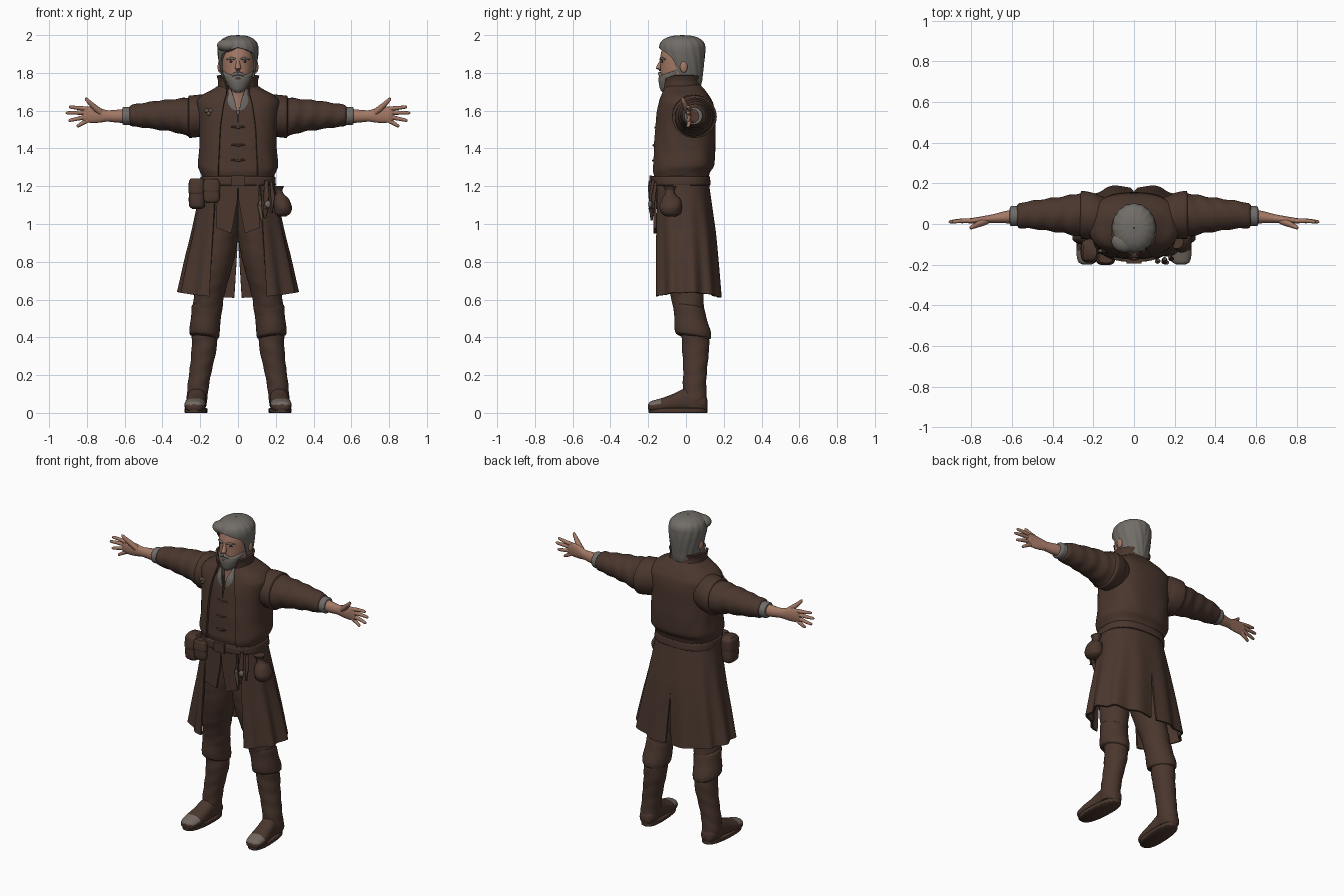
import bpy, bmesh, math
from mathutils import Vector, Matrix

def material(name, r, g, b):
    m = bpy.data.materials.new(name)
    m.diffuse_color = (r, g, b, 1)
    return m

BROWN = material("brown_cloth", .069, .038, .027)
SKIN = material("skin", .37, .19, .13)
HAIR = material("grey_hair", .165, .152, .135)
LINEN = material("grey_linen", .16, .15, .14)
WORN = material("worn_leather", .17, .14, .12)
METAL = material("dull_metal", .12, .09, .065)
DARK = material("dark_eye", .03, .02, .015)

def finish(name, bm, mat, mirror=False, thick=0, recalc=True, extra=None):
    if recalc:
        bmesh.ops.recalc_face_normals(bm, faces=bm.faces[:])
    me = bpy.data.meshes.new(name)
    bm.to_mesh(me)
    bm.free()
    me.materials.append(mat)
    for p in me.polygons:
        p.use_smooth = True
    me.set_sharp_from_angle(angle=math.radians(50))
    if extra:
        me.materials.append(extra[0])
        for p in me.polygons:
            p.material_index = int(extra[1](p))
    ob = bpy.data.objects.new(name, me)
    bpy.context.collection.objects.link(ob)
    if mirror:
        ob.modifiers.new("mirror", 'MIRROR')
    if thick:
        s = ob.modifiers.new("thickness", 'SOLIDIFY')
        s.thickness, s.offset = thick, -1
        ob.modifiers.new("sharp", 'EDGE_SPLIT').split_angle = math.radians(50)
    return ob

def resample(keys, sub):
    """Monotone cubic interpolation of key rows along their first value."""
    k = sorted(keys)
    n, w = len(k), len(k[0])
    d = [[(k[i+1][j]-k[i][j])/(k[i+1][0]-k[i][0]) for j in range(w)] for i in range(n-1)]
    def tan(i, j):
        if i == 0 or i == n-1:
            return d[min(i, n-2)][j]
        a, b = d[i-1][j], d[i][j]
        return 2*a*b/(a+b) if a*b > 0 else 0
    out = []
    for i in range(n-1):
        h = k[i+1][0]-k[i][0]
        for s in range(sub):
            t = s/sub
            out.append([k[i][j]*(2*t**3-3*t*t+1) + h*tan(i, j)*(t**3-2*t*t+t)
                        + k[i+1][j]*(3*t*t-2*t**3) + h*tan(i+1, j)*(t**3-t*t) for j in range(w)])
    return out + [list(k[-1])]

def sup(v, e):
    return math.copysign(abs(v)**(2/e), v)

def skin_rings(bm, rings, closed):
    for a, b in zip(rings, rings[1:]):
        m = len(a)
        for i in range(m if closed else m-1):
            j = (i+1) % m
            bm.faces.new((a[i], a[j], b[j], b[i]))
    if closed:
        bm.faces.new(rings[0])
        bm.faces.new(rings[-1])

def loft(name, keys, mat, axis='Z', n=32, e=2, sub=4, mirror=False, wr=0, post=None, extra=None):
    """Closed body; key = (position, centre a, centre b, radius a, radius b)."""
    bm, rings = bmesh.new(), []
    for t, a, b, ra, rb in resample(keys, sub):
        ring = []
        for i in range(n):
            th = 2*math.pi*i/n
            f = 1 + wr*math.sin(75*t + 3*math.cos(th+.6))
            p, q = a+ra*f*sup(math.cos(th), e), b+rb*f*sup(math.sin(th), e)
            v = Vector({'Z': (p, q, t), 'X': (t, p, q), 'Y': (p, t, q)}[axis])
            ring.append(bm.verts.new(post(v) if post else v))
        rings.append(ring)
    skin_rings(bm, rings, True)
    return finish(name, bm, mat, mirror, extra=extra)

def sheet(name, keys, mat, thick=.01, e=2.6, cols=40, sub=5, fold=None, post=None):
    """Mirrored shell open at front; key = (z, centre y, rx, ry, front gap x, back gap x)."""
    bm, rings = bmesh.new(), []
    for z, cy, rx, ry, xf, xb in resample(keys, sub):
        a0 = -math.acos(min(1, max(0, xf/rx))**(e/2))
        a1 = math.acos(min(1, max(0, xb/rx))**(e/2))
        ring = []
        for i in range(cols+1):
            th = a0+(a1-a0)*i/cols
            f = fold(th, z) if fold else 1
            v = Vector((rx*f*sup(math.cos(th), e), cy+ry*f*sup(math.sin(th), e), z))
            ring.append(bm.verts.new(post(v) if post else v))
        rings.append(ring)
    skin_rings(bm, rings, False)
    return finish(name, bm, mat, True, thick, recalc=False)

def tube(name, pts, radii, mat, mirror=False, n=12):
    bm, rings = bmesh.new(), []
    pts = [Vector(p) for p in pts]
    for i, p in enumerate(pts):
        q = (pts[min(i+1, len(pts)-1)]-pts[max(i-1, 0)]).to_track_quat('Z', 'Y')
        rings.append([bm.verts.new(p+q @ Vector((radii[i]*math.cos(2*math.pi*j/n),
                      radii[i]*math.sin(2*math.pi*j/n), 0))) for j in range(n)])
    skin_rings(bm, rings, True)
    return finish(name, bm, mat, mirror)

def ball(name, c, r, mat, mirror=False):
    bm = bmesh.new()
    bmesh.ops.create_uvsphere(bm, u_segments=20, v_segments=12, radius=1,
                              matrix=Matrix.Translation(c) @ Matrix.Diagonal((*r, 1)))
    return finish(name, bm, mat, mirror)

def prism(name, pts, y0, y1, mat, mirror=False):
    bm = bmesh.new()
    rings = [[bm.verts.new((x, y, z)) for x, z in pts] for y in (y0, y1)]
    skin_rings(bm, rings, True)
    return finish(name, bm, mat, mirror)

# Head, face and neck
loft("head", [(1.60, 0, -.03, .06, .065), (1.70, 0, -.025, .06, .07), (1.735, 0, -.04, .064, .085),
              (1.78, 0, -.035, .076, .1), (1.83, 0, -.03, .084, .106), (1.88, 0, -.025, .086, .112),
              (1.93, 0, -.02, .08, .106), (1.97, 0, -.02, .055, .08), (1.985, 0, -.02, .02, .03)], SKIN)
tube("nose", [(0, -.126, 1.872), (0, -.137, 1.845), (0, -.145, 1.822), (0, -.138, 1.81)],
     [.008, .012, .016, .01], SKIN)
ball("ear", (.097, -.012, 1.832), (.011, .02, .031), SKIN, True)
ball("eye", (.033, -.123, 1.86), (.013, .008, .006), DARK, True)
tube("eyebrow", [(.012, -.136, 1.872), (.035, -.131, 1.878), (.06, -.11, 1.872)], [.005, .007, .003], HAIR, True)
loft("beard", [(1.695, 0, -.095, .02, .028), (1.71, 0, -.085, .043, .05), (1.74, 0, -.07, .064, .073),
               (1.765, 0, -.058, .077, .087), (1.785, 0, -.052, .082, .091), (1.792, 0, -.052, .07, .08)],
     HAIR, post=lambda v: Vector((v.x, v.y, v.z+.4*max(0, v.y+.12))))
tube("moustache", [(0, -.14, 1.797), (.02, -.138, 1.793), (.042, -.122, 1.775)], [.009, .009, .004], HAIR, True)
ball("lip", (0, -.139, 1.771), (.017, .008, .005), SKIN)

# Hair
sheet("hair", [(1.72, .02, .065, .055, .06, 0), (1.76, 0, .082, .085, .08, 0), (1.80, -.01, .092, .1, .088, 0),
               (1.86, -.015, .102, .113, .092, 0), (1.90, -.018, .107, .119, .082, 0),
               (1.922, -.02, .108, .121, .045, 0), (1.936, -.02, .107, .121, 0, 0), (1.96, -.02, .1, .115, 0, 0),
               (1.983, -.02, .077, .09, 0, 0), (1.996, -.02, .045, .05, 0, 0), (2.0, -.02, .003, .003, 0, 0)],
      HAIR, thick=.02, e=2, fold=lambda t, z: 1+.012*math.sin(16*t+30*z))
ball("hair_quiff", (-.045, -.085, 1.945), (.066, .055, .038), HAIR)

# Shirt, vest and clasps
sheet("shirt", [(1.58, -.02, .13, .125, .004, 0), (1.64, -.025, .11, .12, .014, 0),
                (1.69, -.03, .085, .1, .03, 0), (1.715, -.03, .075, .088, .04, 0)], LINEN, .008, 2.2)
COAT = [(1.24, -.03, .185, .148, .105), (1.27, -.03, .198, .155, .105), (1.31, -.018, .212, .167, .105),
        (1.40, -.012, .205, .169, .1), (1.50, -.008, .207, .163, .095), (1.58, -.004, .215, .158, .085),
        (1.64, -.002, .222, .146, .075), (1.68, -.006, .195, .128, .065), (1.71, -.012, .14, .112, .06),
        (1.735, -.02, .1, .098, .055)]
VGAP = [0, 0, 0, 0, 0, .004, .025, .042, .05, .055]
sheet("vest", [(z, cy, rx-.014, ry-.013, g, 0) for (z, cy, rx, ry, _), g in zip(COAT, VGAP)], BROWN)
for z, y in ((1.34, -.170), (1.42, -.168), (1.515, -.158)):
    tube("vest_clasp", [(-.035, y+.003, z), (0, y-.004, z-.004), (.035, y+.003, z)], [.004, .006, .004], BROWN)
prism("vest_tail", [(0, 1.22), (.11, 1.22), (.115, .98), (.035, .95), (.004, 1.12)], -.172, -.155, BROWN, True)

# Coat body, collar, skirt
sheet("coat_body", [k+(0,) for k in COAT], BROWN, .014,
      fold=lambda t, z: 1+.008*math.sin(9*t+25*z)*max(0, 1-abs(z-1.38)/.2))
sheet("coat_collar", [(1.68, -.022, .128, .118, .062, 0), (1.72, -.026, .108, .108, .062, 0),
                      (1.755, -.03, .106, .104, .068, 0), (1.785, -.028, .113, .108, .08, 0)], BROWN, .012, 2.2,
      post=lambda v: Vector((v.x, v.y, v.z-.25*max(0, -.06-v.y))))
sheet("coat_skirt", [(.61, .007, .312, .18, .15, .02), (.8, 0, .277, .173, .14, .008), (.95, -.007, .245, .167, .132, 0),
                     (1.08, -.016, .22, .158, .126, 0), (1.2, -.026, .199, .15, .12, 0),
                     (1.27, -.03, .188, .146, .11, 0)], BROWN, .012, 2.3, cols=72, sub=7,
      fold=lambda t, z: 1+.045*math.sin(11*t)*min(1, max(0, (1.2-z)/.6)),
      post=lambda v: Vector((v.x, v.y, v.z+.03*(v.x/.32)**2*max(0, 1.2-v.z)/.6)))
for x, z in ((-.155, 1.585), (-.165, 1.6), (-.143, 1.6)):
    ball("coat_brooch", (x, -.132, z), (.012, .009, .012), METAL)

# Sleeves and shirt cuffs
loft("sleeve", [(.12, .03, 1.575, .09, .09), (.2, .04, 1.572, .106, .105), (.25, .045, 1.567, .108, .103),
                (.3, .045, 1.57, .1, .095), (.35, .046, 1.575, .09, .085), (.4, .046, 1.576, .083, .08),
                (.47, .046, 1.576, .073, .07), (.52, .045, 1.575, .067, .063), (.565, .041, 1.574, .06, .056),
                (.575, .041, 1.573, .05, .047)], BROWN, 'X', 40, mirror=True, wr=.028, sub=6)
loft("shoulder_cap", [(.13, .03, 1.575, .085, .095), (.2, .04, 1.573, .113, .112), (.258, .045, 1.568, .118, .112),
                      (.266, .045, 1.568, .1, .095)], BROWN, 'X', 40, mirror=True)
loft("shirt_cuff", [(.55, .04, 1.573, .05, .048), (.6, .039, 1.572, .05, .048), (.61, .038, 1.572, .046, .045),
                    (.612, .038, 1.572, .036, .036)], LINEN, 'X', mirror=True)

# Hands
loft("hand", [(.58, .038, 1.572, .036, .039), (.64, .033, 1.571, .029, .034), (.69, .027, 1.572, .022, .03),
              (.73, .022, 1.575, .019, .038), (.77, .018, 1.578, .016, .043), (.81, .015, 1.579, .013, .041),
              (.822, .015, 1.579, .007, .034)], SKIN, 'X', 24, mirror=True)
for nm, z0, xt, zt in (("index", 1.609, .895, 1.62), ("middle", 1.59, .912, 1.588),
                       ("ring", 1.569, .898, 1.547), ("little", 1.55, .853, 1.516)):
    P = lambda t: (.795+(xt-.795)*t, .015+.004*math.sin(3*t)-.006*t, z0+(zt-z0)*t)
    tube(nm + "_finger", [P(0), P(.3), P(.6), P(.9), P(.98), P(1)], [.0115, .0115, .010, .0085, .006, .002], SKIN, True)
tube("thumb", [(.725, .015, 1.59), (.76, .002, 1.618), (.785, -.01, 1.642), (.803, -.018, 1.662), (.807, -.02, 1.668)],
     [.017, .016, .012, .009, .003], SKIN, True)

# Breeches
loft("breeches", [(.42, .17, .03, .062, .068), (.5, .165, .022, .073, .077), (.55, .161, .015, .078, .081),
                  (.6, .156, .008, .079, .085), (.7, .137, -.01, .086, .096), (.85, .111, -.025, .098, .11),
                  (1.0, .092, -.025, .1, .122), (1.2, .08, -.025, .09, .12)], BROWN, n=36, mirror=True, wr=.012, sub=6)

# Boots
loft("boot_cuff", [(.40, .178, .04, .066, .08), (.41, .178, .038, .078, .094), (.435, .177, .036, .08, .097),
                   (.5, .17, .025, .078, .087), (.555, .165, .016, .08, .083), (.565, .164, .015, .07, .075)],
     BROWN, mirror=True, post=lambda v: Vector((v.x, v.y, v.z+.12*(v.x-.17)-.15*(v.y-.03))))
loft("boot_shaft", [(.03, .22, .045, .05, .06), (.08, .217, .045, .055, .066), (.13, .212, .045, .056, .062),
                    (.2, .202, .047, .058, .062), (.28, .188, .05, .062, .067), (.36, .178, .051, .067, .072),
                    (.45, .177, .045, .066, .072)], BROWN, mirror=True, wr=.018, sub=6)
loft("boot_foot", [(-.2, .232, .032, .02, .014), (-.19, .231, .034, .04, .026), (-.165, .23, .036, .051, .032),
                   (-.12, .227, .042, .056, .039), (-.06, .222, .054, .052, .05), (0, .218, .068, .05, .062),
                   (.06, .217, .06, .052, .055), (.1, .217, .05, .04, .042), (.113, .217, .045, .02, .025)],
     BROWN, 'Y', mirror=True, e=2.3, extra=(WORN, lambda p: p.center.y < -.135 and p.normal.z > .25))
loft("boot_sole", [(0, .223, -.043, .055, .152), (.004, .223, -.043, .059, .156), (.022, .223, -.043, .059, .156),
                   (.026, .223, -.043, .05, .148)], BROWN, e=2.5, mirror=True,
     post=lambda v: Vector((v.x-.06*v.y-.003, v.y, v.z)))

# Belt, buckle, pouches and hanging tools
loft("belt", [(1.203, 0, -.028, .19, .15), (1.207, 0, -.028, .2, .158), (1.25, 0, -.03, .197, .157),
              (1.254, 0, -.03, .188, .148)], BROWN, n=64, e=2.5)
prism("buckle", [(-.037, 1.2), (.037, 1.2), (.037, 1.257), (-.037, 1.257)], -.194, -.18, BROWN)
for nm, x, y, z0, z1, rx, ry in (("side", -.217, -.13, 1.08, 1.24, .044, .055),
                                 ("front", -.14, -.17, 1.11, 1.235, .044, .028)):
    h = z1-z0
    loft(nm+"_pouch", [(z0, x, y, rx*.6, ry*.6), (z0+.015, x, y, rx*.93, ry*.93), (z0+.3*h, x, y, rx, ry),
                       (z0+.8*h, x, y, rx*.88, ry*.9), (z1, x, y, rx*.7, ry*.7)], BROWN, e=3)
    loft(nm+"_pouch_flap", [(z0+.5*h, x, y-.003, rx*.95, ry), (z0+.55*h, x, y-.003, rx*1.04, ry*1.05),
                            (z0+.9*h, x, y, rx*.98, ry), (z1+.002, x, y, rx*.75, ry*.75)], BROWN, e=3)
loft("sack", [(1.04, .235, -.08, .02, .025), (1.055, .235, -.08, .042, .05), (1.09, .235, -.08, .05, .06),
              (1.13, .23, -.08, .042, .05), (1.165, .218, -.085, .02, .025), (1.175, .215, -.085, .02, .025),
              (1.2, .212, -.087, .032, .035)], BROWN, wr=.03)
tube("tool_strap", [(.15, -.172, 1.23), (.15, -.182, 1.15), (.148, -.184, 1.08), (.142, -.18, 1.03)],
     [.01, .016, .014, .006], BROWN)
tube("tool_handle", [(.12, -.178, 1.15), (.115, -.184, 1.1), (.125, -.182, 1.02)], [.008, .012, .006], METAL)
tube("tool_loop", [(.175, -.16, 1.22), (.185, -.172, 1.14), (.178, -.174, 1.06)], [.008, .012, .008], BROWN)
ball("tool_charm", (.157, -.19, 1.105), (.016, .01, .02), WORN)
